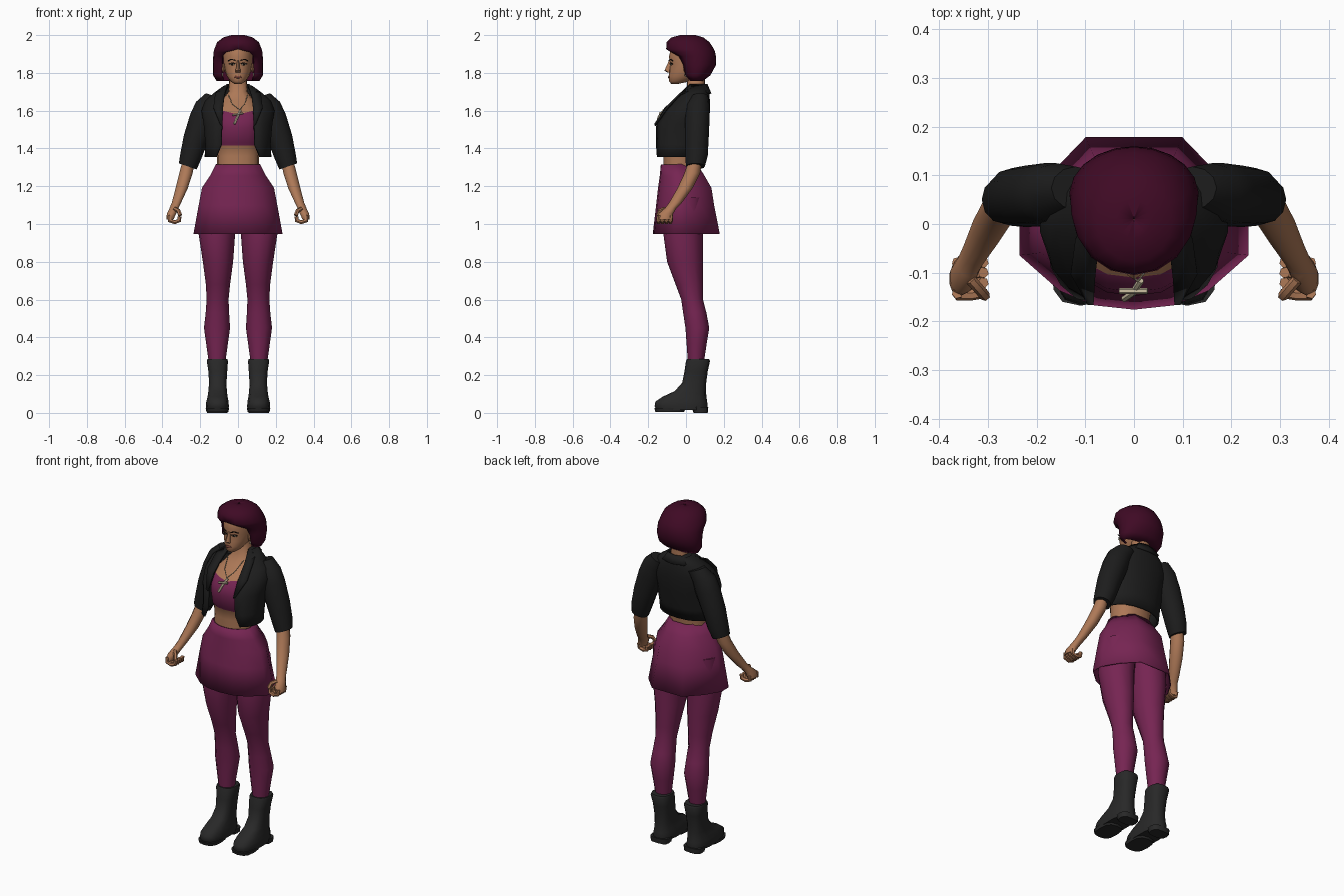
import bpy, bmesh, math
from mathutils import Vector

cube = bpy.data.objects.get("Cube")
if cube:
    bpy.data.objects.remove(cube)


def material(name, *rgb):
    m = bpy.data.materials.new(name)
    m.use_nodes = True
    m.diffuse_color = (*rgb, 1)
    m.node_tree.nodes["Principled BSDF"].inputs["Base Color"].default_value = (*rgb, 1)
    return m


SKIN = material("tan skin", 0.42, 0.19, 0.095)
PLUM = material("plum cloth", 0.18, 0.018, 0.085)
HAIR = material("dark burgundy hair", 0.05, 0.003, 0.018)
BLACK = material("black jacket", 0.012, 0.012, 0.012)
BOOT = material("charcoal boot", 0.021, 0.021, 0.021)
PALE = material("pale metal", 0.6, 0.52, 0.36)
DARK = material("dark lashes", 0.015, 0.008, 0.006)
LIPS = material("brown lips", 0.2, 0.06, 0.04)


def finish(ob, mats, mirror=False, solid=0, angle=50):
    """Materials, modifiers and shading shared by every part."""
    for m in mats:
        ob.data.materials.append(m)
    if mirror:
        ob.modifiers.new("mirror", 'MIRROR')
    if solid:
        s = ob.modifiers.new("thickness", 'SOLIDIFY')
        s.thickness, s.offset = solid, 0
    bpy.ops.object.select_all(action='DESELECT')
    ob.select_set(True)
    bpy.context.view_layer.objects.active = ob
    bpy.ops.object.shade_smooth_by_angle(angle=math.radians(angle))
    return ob


def skin_rings(name, rings, mats, closed=True, caps=True, **kw):
    """Bridge a stack of point rings into one surface."""
    bm = bmesh.new()
    vs = [[bm.verts.new(p) for p in r] for r in rings]
    n = len(vs[0])
    for a, b in zip(vs, vs[1:]):
        for i in range(n if closed else n - 1):
            j = (i + 1) % n
            bm.faces.new((a[i], a[j], b[j], b[i]))
    if closed and caps:
        bm.faces.new(vs[0])
        bm.faces.new(vs[-1])
    bmesh.ops.recalc_face_normals(bm, faces=bm.faces)
    me = bpy.data.meshes.new(name)
    bm.to_mesh(me)
    bm.free()
    ob = bpy.data.objects.new(name, me)
    bpy.context.collection.objects.link(ob)
    return finish(ob, mats, **kw)


def spow(v, e):
    return math.copysign(abs(v) ** e, v)


def oval(n=12, e=1.0):
    return [(spow(math.sin(a), e), -spow(math.cos(a), e))
            for a in (2 * math.pi * i / n for i in range(n))]


def loft(name, sections, mats, outline=None, tilt=0, **kw):
    """Sections are (centre x, z, half width, front y, back y)."""
    outline = outline or oval()
    rings = [[(cx + u * rx, (yf + yb) / 2 + v * (yb - yf) / 2, z + tilt * u * rx)
              for u, v in outline] for cx, z, rx, yf, yb in sections]
    return skin_rings(name, rings, mats, **kw)


def half_shell(name, sections, mats, e=0.9, n=9, **kw):
    """Open-fronted shell: sections are (z, edge x, half width, front y, back y)."""
    rings = []
    for z, ex, rx, yf, yb in sections:
        a0 = math.asin(min(1, (ex / rx) ** (1 / e)))
        c0, ring = spow(math.cos(a0), e), []
        for i in range(n):
            a = a0 + (math.pi - a0) * i / (n - 1)
            t = (c0 - spow(math.cos(a), e)) / (c0 + 1)
            x = 0 if i == n - 1 else rx * spow(max(0, math.sin(a)), e)
            ring.append((x, yf + (yb - yf) * t, z))
        rings.append(ring)
    return skin_rings(name, rings, mats, closed=False, mirror=True, **kw)


def tube(name, points, radius, mat, mirror=False):
    cu = bpy.data.curves.new(name, 'CURVE')
    cu.dimensions, cu.bevel_depth, cu.bevel_resolution = '3D', radius, 1
    cu.use_fill_caps = True
    sp = cu.splines.new('POLY')
    sp.points.add(len(points) - 1)
    for p, co in zip(sp.points, points):
        p.co = (*co, 1)
    ob = bpy.data.objects.new(name, cu)
    bpy.context.collection.objects.link(ob)
    bpy.ops.object.select_all(action='DESELECT')
    ob.select_set(True)
    bpy.context.view_layer.objects.active = ob
    bpy.ops.object.convert(target='MESH')
    return finish(bpy.context.object, [mat], mirror=mirror)


def blob(name, loc, scale, mat, mirror=False):
    bm = bmesh.new()
    bmesh.ops.create_uvsphere(bm, u_segments=10, v_segments=6, radius=1)
    for v in bm.verts:
        v.co = Vector(c * s + o for c, s, o in zip(v.co, scale, loc))
    me = bpy.data.meshes.new(name)
    bm.to_mesh(me)
    bm.free()
    ob = bpy.data.objects.new(name, me)
    bpy.context.collection.objects.link(ob)
    return finish(ob, [mat], mirror=mirror)


# Torso with the cropped top coloured by height
torso = loft("torso", [
    (0, 1.29, .112, -.12, .05), (0, 1.36, .112, -.12, .055), (0, 1.415, .118, -.122, .07),
    (0, 1.43, .122, -.135, .075), (0, 1.51, .128, -.148, .09), (0, 1.56, .128, -.14, .09),
    (0, 1.595, .122, -.11, .09), (0, 1.65, .09, -.04, .1), (0, 1.7, .05, .005, .1),
    (0, 1.78, .046, .005, .1)], [SKIN, PLUM], oval(16, .85))
for v in torso.data.vertices:
    if abs(v.co.z - 1.595) < .001 and v.co.y < 0:
        v.co.z += .25 * abs(v.co.x) - .015
for p in torso.data.polygons:
    p.material_index = int(1.415 < p.center.z < 1.585)

# Head and face
loft("head", [
    (0, 1.742, .02, -.078, -.04), (0, 1.755, .04, -.09, .02), (0, 1.78, .058, -.092, .07),
    (0, 1.81, .07, -.088, .1), (0, 1.85, .077, -.084, .12), (0, 1.885, .078, -.09, .13),
    (0, 1.93, .075, -.08, .13), (0, 1.97, .05, -.05, .1)], [SKIN], oval(16))
loft("nose", [(0, 1.803, .014, -.1, -.08), (0, 1.812, .016, -.114, -.08),
              (0, 1.835, .009, -.104, -.07), (0, 1.865, .007, -.09, -.07)], [SKIN], oval(6))
blob("eye_white", (.031, -.079, 1.845), (.014, .004, .005), PALE, True)
blob("iris", (.031, -.082, 1.845), (.006, .003, .005), DARK, True)
tube("lash", [(.015, -.084, 1.849), (.03, -.082, 1.853), (.048, -.071, 1.847)], .003, DARK, True)
tube("eyebrow", [(.014, -.09, 1.866), (.035, -.083, 1.872), (.052, -.07, 1.864)], .003, DARK, True)
blob("lips", (0, -.09, 1.778), (.022, .005, .007), LIPS)
blob("ear", (.077, .0, 1.825), (.008, .014, .025), SKIN, True)
blob("earring", (.082, -.002, 1.79), (.004, .006, .009), PALE, True)

# Bobbed hair
half_shell("hair", [
    (1.76, .075, .11, .025, .085), (1.79, .085, .128, .0, .125), (1.845, .084, .128, -.012, .155),
    (1.89, .08, .126, -.035, .153), (1.912, .06, .124, -.075, .148), (1.926, .0, .12, -.1, .142),
    (1.96, .0, .106, -.098, .12), (1.983, .0, .076, -.075, .09), (1.995, .0, .035, -.03, .05),
    (1.996, .0, .001, .009, .011)], [HAIR], e=1, solid=.01)

# Open cropped jacket
half_shell("jacket", [
    (1.355, .115, .172, -.15, .08), (1.42, .088, .168, -.155, .095), (1.53, .085, .178, -.153, .115),
    (1.6, .085, .19, -.105, .122), (1.65, .08, .17, -.06, .122), (1.69, .07, .125, -.02, .118),
    (1.73, .055, .07, .025, .108)], [BLACK], solid=.01)
collar = [((.083, -.163, 1.52), (.095, -.163, 1.53)), ((.08, -.112, 1.61), (.13, -.1, 1.615)),
          ((.072, -.04, 1.68), (.12, -.03, 1.69)), ((.055, .02, 1.738), (.092, .03, 1.705)),
          ((.045, .1, 1.738), (.072, .118, 1.695)), ((0, .11, 1.738), (0, .13, 1.69))]
skin_rings("collar", collar, [BLACK], closed=False, mirror=True, solid=.009)
loft("sleeve", [
    (.12, 1.675, .05, .03, .118), (.16, 1.625, .062, .0, .125), (.185, 1.56, .067, -.005, .125),
    (.224, 1.45, .062, -.006, .12), (.25, 1.36, .054, -.004, .115), (.266, 1.305, .047, .0, .1)],
    [BLACK], tilt=.35, mirror=True)

# Forearms and half-closed hands
loft("forearm", [
    (.26, 1.34, .034, .015, .085), (.275, 1.27, .037, -.008, .075), (.298, 1.19, .034, -.045, .035),
    (.325, 1.115, .026, -.088, -.02), (.338, 1.085, .025, -.11, -.05),
    (.352, 1.055, .026, -.145, -.068), (.36, 1.025, .02, -.15, -.075)],
    [SKIN], oval(10), mirror=True)
for i, finger in enumerate(("index", "middle", "ring", "little")):
    y = -.142 + .021 * i
    tube(finger + "_finger", [(.363, y, 1.045), (.362, y - .004, 1.018), (.335, y - .004, 1.01),
                              (.312, y, 1.018), (.31, y, 1.04)], .0115, SKIN, True)
tube("thumb", [(.335, -.115, 1.08), (.315, -.138, 1.07), (.306, -.148, 1.045)], .011, SKIN, True)

# Flared skirt, flat at the back and sides
side = [(.35, -.95), (.65, -.78), (1, -.37), (1, 0), (.78, .5), (.42, 1)]
skirt_outline = [(0, -1)] + side + [(-u, v) for u, v in reversed(side)]
loft("skirt", [
    (0, 1.315, .115, -.13, .058), (0, 1.255, .145, -.136, .095), (0, 1.19, .188, -.145, .132),
    (0, 1.1, .205, -.155, .146), (0, .947, .233, -.173, .176)],
    [PLUM], skirt_outline, caps=False, solid=.006)

# Legs in tights
loft("leg", [
    (.098, 1.14, .1, -.1, .09), (.112, .95, .097, -.12, .09), (.106, .8, .08, -.1, .09),
    (.106, .68, .064, -.055, .09), (.108, .6, .058, -.025, .09), (.109, .53, .062, -.015, .108),
    (.111, .45, .069, -.003, .123), (.111, .37, .058, .003, .11), (.111, .27, .044, .01, .095)],
    [PLUM], mirror=True)

# Ankle boots with toe sole and heel
loft("boot", [
    (.109, .016, .06, -.155, .112), (.109, .035, .062, -.166, .115), (.109, .06, .06, -.162, .112),
    (.108, .085, .054, -.125, .108), (.108, .115, .05, -.06, .106), (.107, .16, .047, -.02, .107),
    (.107, .22, .051, -.008, .115), (.109, .275, .057, .0, .127), (.109, .284, .054, .004, .122)],
    [BOOT], oval(14, .75), mirror=True)
loft("sole", [(.109, .006, .058, -.162, -.01), (.109, .025, .062, -.168, .0)],
     [BOOT], oval(12, .7), mirror=True)
loft("heel", [(.109, 0, .054, .04, .115), (.109, .03, .058, .03, .118)],
     [BOOT], oval(12, .6), mirror=True)

# Cross pendant on a fine chain
tube("pendant_upright", [(.014, -.116, 1.603), (-.002, -.142, 1.57), (-.02, -.154, 1.53)], .007, PALE)
tube("pendant_bar", [(-.03, -.138, 1.577), (.028, -.138, 1.587)], .006, PALE)
tube("chain", [(.008, -.118, 1.605), (.035, -.082, 1.635), (.052, -.02, 1.685)], .002, PALE)
tube("chain_right", [(.008, -.118, 1.605), (-.03, -.082, 1.635), (-.052, -.02, 1.685)], .002, PALE)
